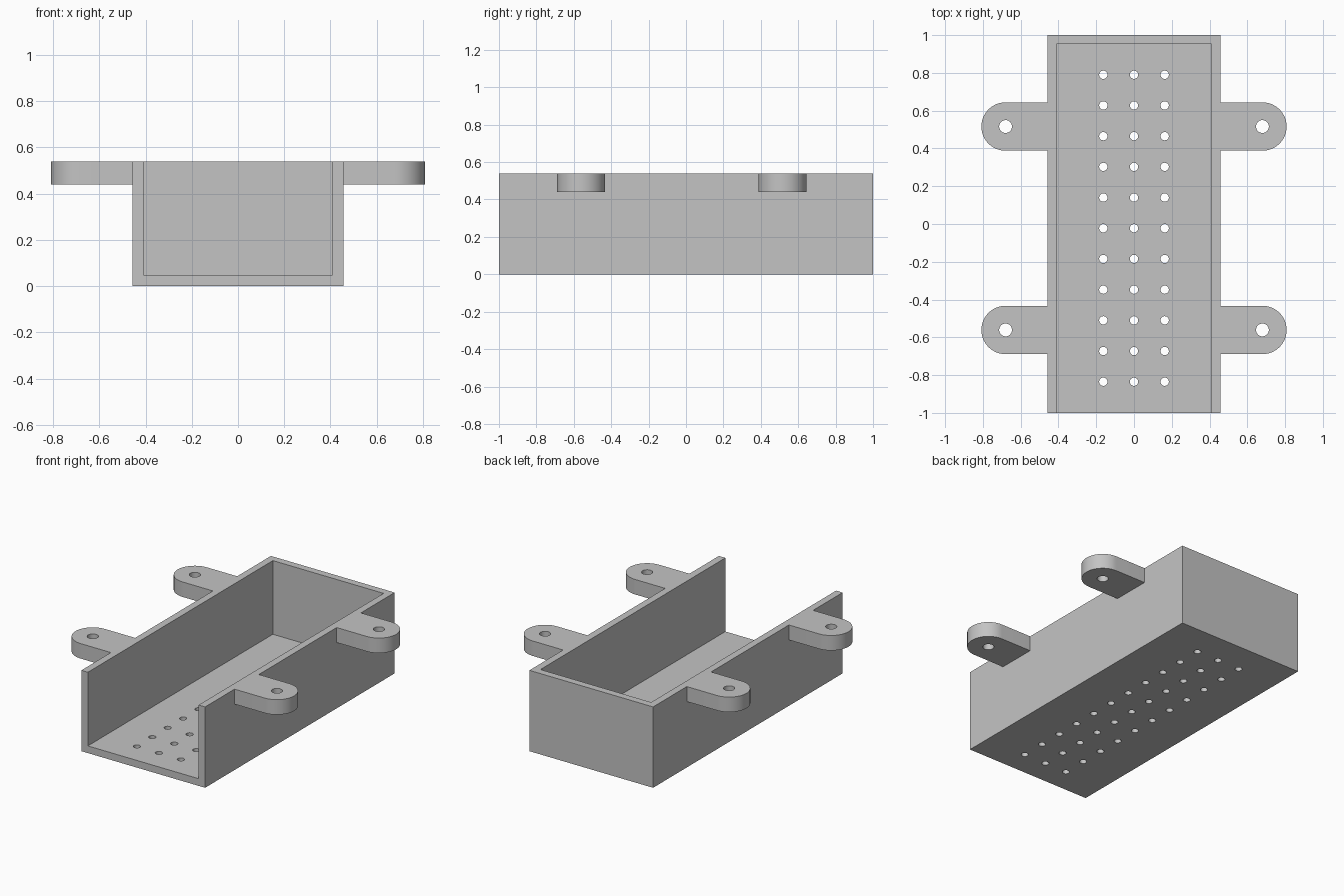
import bpy, bmesh, math
from mathutils import Matrix

if "Cube" in bpy.data.objects:
    bpy.data.objects.remove(bpy.data.objects["Cube"], do_unlink=True)

WIDTH, HEIGHT, WALL = 0.457, 0.54, 0.048
EAR_ROWS = (0.516, -0.561)
EAR_X, EAR_R, EAR_THICK = 0.68, 0.128, 0.10

grey = bpy.data.materials.new("light grey")
grey.use_nodes = True
grey.diffuse_color = (0.55, 0.55, 0.55, 1)
grey.node_tree.nodes["Principled BSDF"].inputs["Base Color"].default_value = (0.55, 0.55, 0.55, 1)


def add_box(bm, lo, hi):
    size = [b - a for a, b in zip(lo, hi)]
    mid = [(a + b) / 2 for a, b in zip(lo, hi)]
    bmesh.ops.create_cube(bm, size=1, matrix=Matrix.Translation(mid) @ Matrix.Diagonal((*size, 1)))


def add_cylinder(bm, x, y, z0, z1, radius, sides=32):
    bmesh.ops.create_cone(bm, cap_ends=True, segments=sides, radius1=radius, radius2=radius,
                          depth=z1 - z0, matrix=Matrix.Translation((x, y, (z0 + z1) / 2)))


def add_ear(bm, side, y, steps=32):
    # straight tab with a half-round outer end
    inner = WIDTH - WALL / 2
    profile = [(inner, -EAR_R)]
    for i in range(steps + 1):
        a = math.pi * (i / steps - 0.5)
        profile.append((EAR_X + EAR_R * math.cos(a), EAR_R * math.sin(a)))
    profile.append((inner, EAR_R))
    face = bm.faces.new([bm.verts.new((side * px, y + py, HEIGHT - EAR_THICK)) for px, py in profile])
    grown = bmesh.ops.extrude_face_region(bm, geom=[face])["geom"]
    top = [g for g in grown if isinstance(g, bmesh.types.BMVert)]
    bmesh.ops.translate(bm, verts=top, vec=(0, 0, EAR_THICK))


def make_object(name, bm):
    bmesh.ops.recalc_face_normals(bm, faces=bm.faces)
    mesh = bpy.data.meshes.new(name)
    bm.to_mesh(mesh)
    bm.free()
    mesh.materials.append(grey)
    obj = bpy.data.objects.new(name, mesh)
    bpy.context.collection.objects.link(obj)
    return obj


def combine(target, other, operation):
    bpy.context.view_layer.objects.active = target
    mod = target.modifiers.new(operation.lower(), "BOOLEAN")
    mod.operation, mod.solver, mod.object = operation, "EXACT", other
    bpy.ops.object.modifier_apply(modifier=mod.name)
    bpy.data.objects.remove(other, do_unlink=True)


# Tray block
bm = bmesh.new()
add_box(bm, (-WIDTH, -1, 0), (WIDTH, 1, HEIGHT))
tray = make_object("mounting_tray", bm)

# Cavity, open at the top and front
bm = bmesh.new()
add_box(bm, (WALL - WIDTH, -1.2, WALL), (WIDTH - WALL, 1 - WALL, 1))
combine(tray, make_object("cavity_cutter", bm), "DIFFERENCE")

# Four mounting ears
bm = bmesh.new()
for side in (-1, 1):
    for y in EAR_ROWS:
        add_ear(bm, side, y)
combine(tray, make_object("mounting_ears", bm), "UNION")

# Ear screw holes and the floor's grid of vent holes
bm = bmesh.new()
for side in (-1, 1):
    for y in EAR_ROWS:
        add_cylinder(bm, side * EAR_X, y, 0.3, 0.7, 0.034)
for column in (-1, 0, 1):
    for row in range(11):
        add_cylinder(bm, column * 0.1625, 0.79 - row * 0.1625, -0.1, 0.15, 0.022, 24)
combine(tray, make_object("hole_cutter", bm), "DIFFERENCE")

# Smooth curved sides, sharp corners
bpy.ops.object.select_all(action="DESELECT")
tray.select_set(True)
bpy.context.view_layer.objects.active = tray
bpy.ops.object.shade_smooth_by_angle(angle=math.radians(30))
